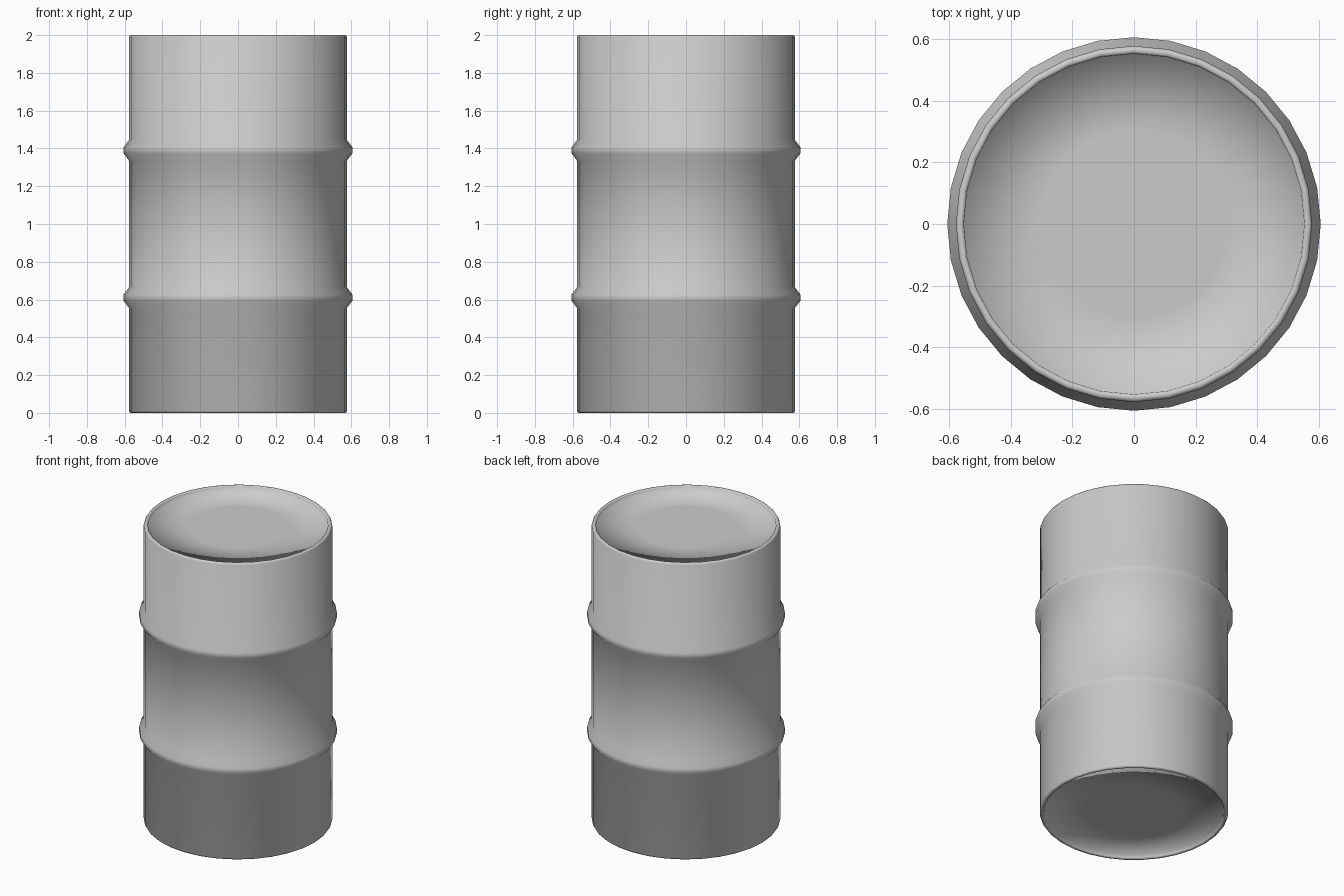
import bpy, bmesh, math

if "Cube" in bpy.data.objects:
    bpy.data.objects.remove(bpy.data.objects["Cube"])

SIDES = 32

# Half profile (radius, height) from the middle of the base up to mid-height
half = [
    (0.30, 0.025), (0.55, 0.025),                      # recessed end
    (0.552, 0.006), (0.558, 0.0), (0.570, 0.0), (0.577, 0.010),  # rolled rim
    (0.577, 0.555), (0.605, 0.593), (0.605, 0.627), (0.577, 0.665),  # hoop
]
profile = half + [(r, 2 - z) for r, z in reversed(half)]

# Lathe the profile around z
bm = bmesh.new()
rings = []
for r, z in profile:
    rings.append([bm.verts.new((r * math.cos(2 * math.pi * i / SIDES),
                                r * math.sin(2 * math.pi * i / SIDES), z))
                  for i in range(SIDES)])
for a, b in zip(rings, rings[1:]):
    for i in range(SIDES):
        j = (i + 1) % SIDES
        bm.faces.new((a[i], a[j], b[j], b[i]))

# Flat discs closing both ends
bm.faces.new(list(reversed(rings[0])))
bm.faces.new(rings[-1])
bmesh.ops.recalc_face_normals(bm, faces=bm.faces)
for f in bm.faces:
    f.smooth = True

mesh = bpy.data.meshes.new("barrel")
bm.to_mesh(mesh)
bm.free()
bpy.context.collection.objects.link(bpy.data.objects.new("barrel", mesh))
